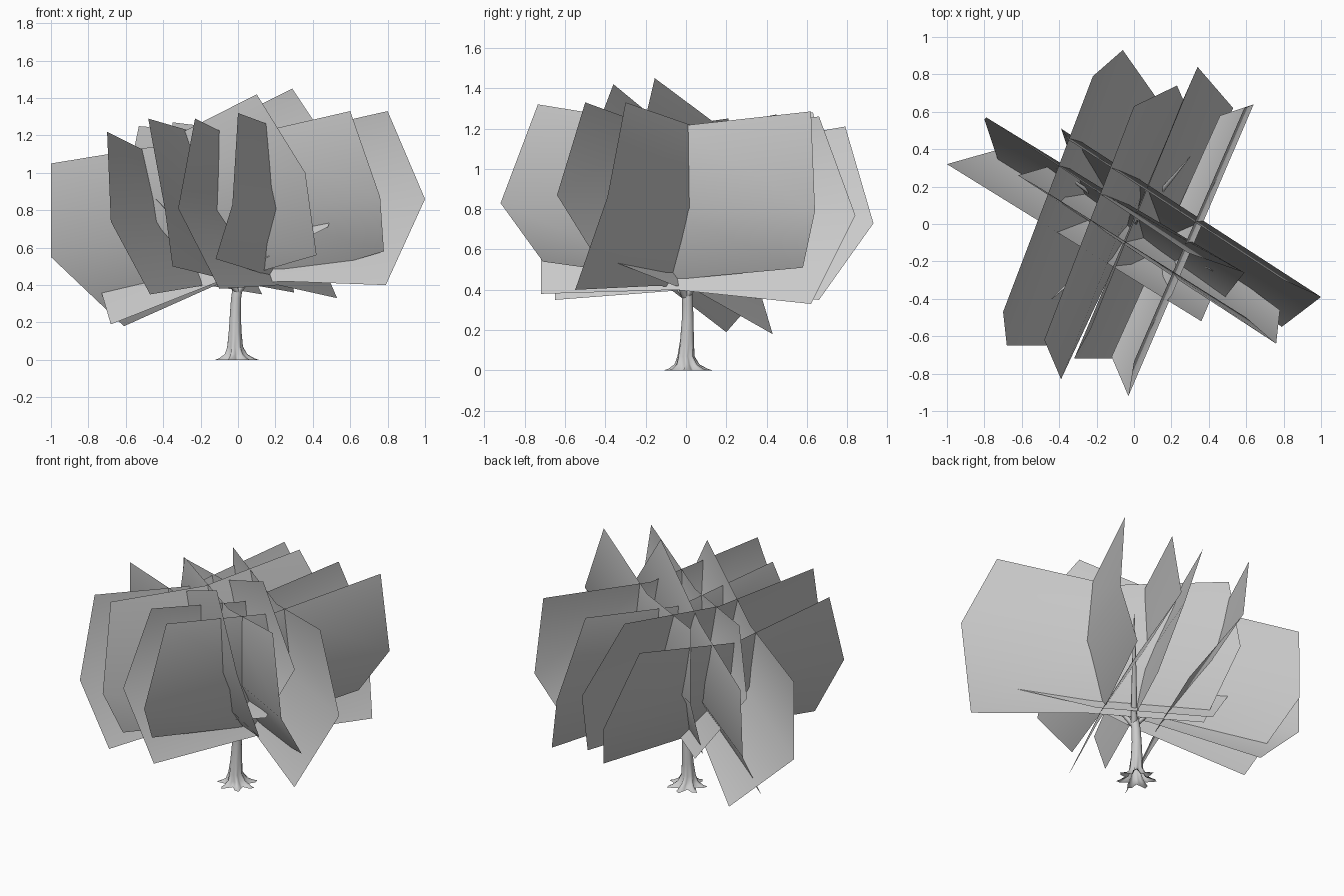
import bpy, math
from mathutils import Vector


def make_object(name, verts, faces):
    mesh = bpy.data.meshes.new(name)
    mesh.from_pydata([tuple(v) for v in verts], [], faces)
    mesh.update()
    for p in mesh.polygons:
        p.use_smooth = True
    obj = bpy.data.objects.new(name, mesh)
    bpy.context.collection.objects.link(obj)
    return obj


def foliage_sheet(name, rows):
    """Bent sheet crossing the whole crown: rows of (one end, centre height, other end)."""
    verts = []
    for a, centre_z, b in rows:
        a, b = Vector(a), Vector(b)
        c = (a + b) / 2
        c.z = centre_z
        verts += [a, c, b]
    faces = [(r * 3 + k, r * 3 + 3 + k, r * 3 + 4 + k, r * 3 + 1 + k)
             for r in range(2) for k in range(2)]
    make_object(name, verts, faces)


# Four foliage sheets running front to back: top, middle and low rows
for i, rows in enumerate([
    [((-.70, -.47, 1.22), 1.10, (-.22, .79, 1.21)),
     ((-.68, -.65, .74), .74, (-.06, .93, .73)),
     ((-.47, -.65, .35), .40, (.13, .66, .35))],
    [((-.48, -.62, 1.29), 1.22, (.00, .63, 1.28)),
     ((-.39, -.83, .80), .80, (.23, .74, .79)),
     ((-.35, -.68, .50), .42, (.30, .58, .36))],
    [((-.23, -.56, 1.29), 1.17, (.26, .66, 1.26)),
     ((-.32, -.72, .81), .79, (.34, .84, .77)),
     ((-.10, -.72, .38), .40, (.53, .62, .33))],
    [((.00, -.735, 1.32), 1.21, (.59, .62, 1.285)),
     ((-.03, -.92, .83), .80, (.64, .64, .79)),
     ((-.12, -.71, .54), .45, (.46, .58, .51))],
]):
    foliage_sheet("foliage_lengthwise_%d" % i, rows)

# Four foliage sheets running across
for i, rows in enumerate([
    [((-1.0, .32, 1.05), 1.14, (.10, -.36, 1.42)),
     ((-1.0, .32, .55), .72, (.36, -.52, 1.00)),
     ((-.61, .43, .18), .41, (.42, -.38, .56))],
    [((-.53, .21, 1.25), 1.20, (.60, -.50, 1.33)),
     ((-.62, .26, .82), .80, (.76, -.64, .87)),
     ((-.31, .35, .38), .42, (.78, -.46, .58))],
    [((-.79, .57, 1.04), 1.18, (.29, -.155, 1.45)),
     ((-.80, .56, .60), .76, (.59, -.26, 1.00)),
     ((-.68, .20, .19), .42, (.48, -.40, .71))],
    [((-.35, .45, 1.27), 1.20, (.80, -.30, 1.33)),
     ((-.39, .51, .82), .80, (1.0, -.39, .86)),
     ((-.31, .27, .38), .42, (.79, -.55, .40))],
]):
    foliage_sheet("foliage_crosswise_%d" % i, rows)


# Tapered tube through rings of (centre x, y, z, radius, root flare)
def tube(name, rings, sides, lobes=7):
    verts, faces = [], []
    for x, y, z, r, flare in rings:
        for k in range(sides):
            a = 2 * math.pi * k / sides
            rr = r * (1 + flare * math.cos(lobes * a + 0.4))
            verts.append((x + rr * math.cos(a), y + rr * math.sin(a), z))
    for j in range(len(rings) - 1):
        for k in range(sides):
            n = (k + 1) % sides
            faces.append((j * sides + k, j * sides + n, (j + 1) * sides + n, (j + 1) * sides + k))
    faces.append(tuple(range(len(verts) - sides, len(verts))))
    return make_object(name, verts, faces)


# Trunk with flared roots
tube("trunk", [
    (-.012, .01, 0, .094, .34), (-.012, .01, .008, .076, .34), (-.014, .005, .03, .053, .22),
    (-.017, 0, .07, .040, .10), (-.016, .005, .15, .034, .03), (-.014, .008, .25, .029, 0),
    (-.010, .008, .33, .027, 0), (0, .005, .40, .027, 0), (.005, .003, .46, .02, 0)], 28)

# Branches spreading into the crown
for i, (x, y, z) in enumerate([(-.44, -.40, .86), (.42, -.25, .85), (.30, .36, .85),
                               (-.42, .30, .80), (.02, .02, 1.05)]):
    rings = []
    for t, r in ((0, .02), (.3, .016), (.65, .010), (1, .002)):
        rings.append((x * t, y * t, .36 + (z - .36) * t ** .85, r, 0))
    tube("branch_%d" % i, rings, 8)
